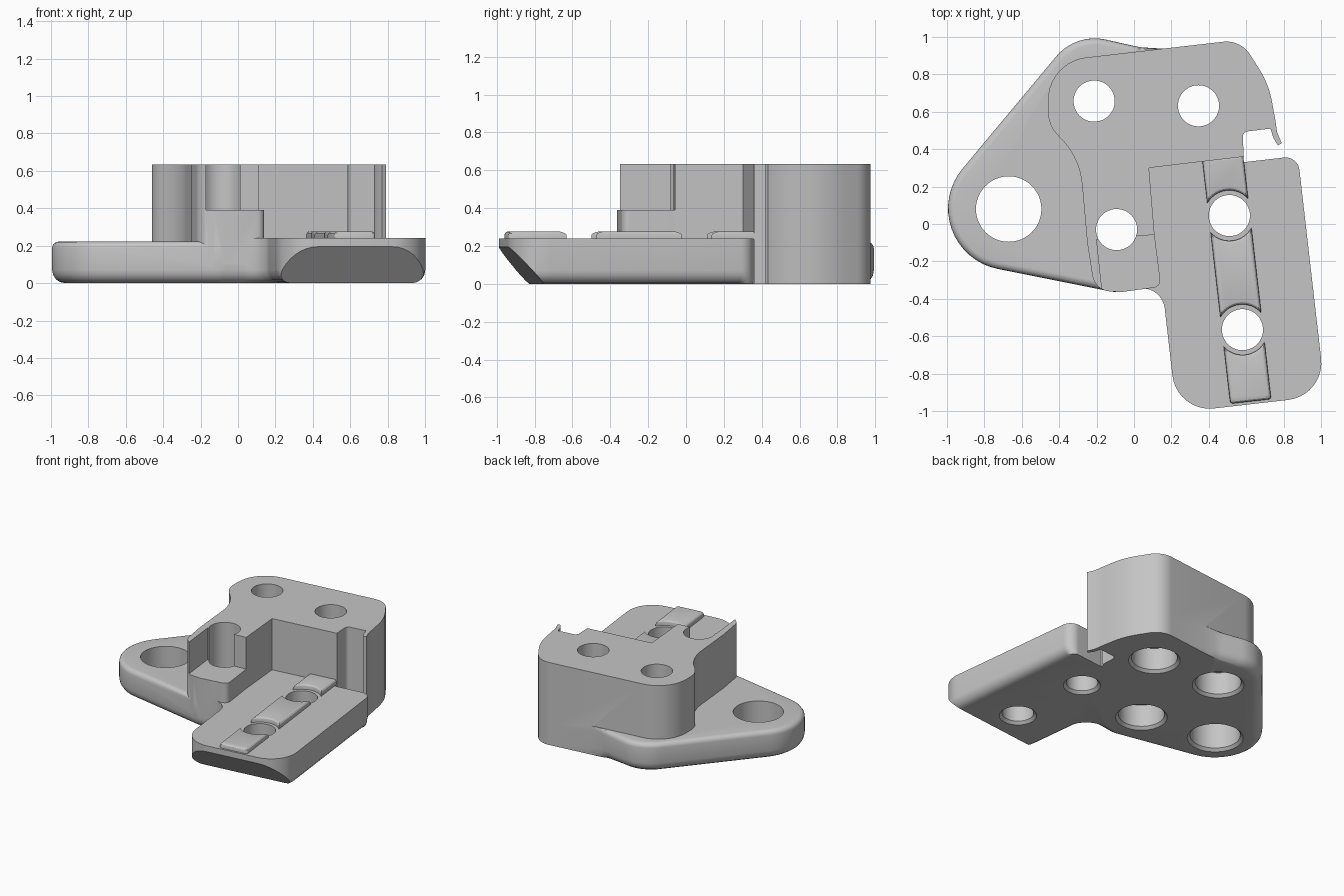
import bpy, bmesh, math
from mathutils import Vector, Matrix

if "Cube" in bpy.data.objects:
    bpy.data.objects.remove(bpy.data.objects["Cube"])

SHADE = (0.56, 0.56, 0.56, 1)
grey = bpy.data.materials.new("cast grey")
grey.use_nodes = True
grey.diffuse_color = SHADE
grey.node_tree.nodes["Principled BSDF"].inputs["Base Color"].default_value = SHADE

# Tilted frame of the arm, starting at its rear hole
PIVOT = Vector((0.51, 0.045))
ACROSS = Vector((0.9935, 0.114))
ALONG = Vector((0.114, -0.9935))
BORE = 0.11          # screw hole radius
SPACING = 0.614      # distance between the two arm holes


def arm_points(points):
    """Turn points in the tilted arm frame into world points."""
    out = []
    for u, v, *r in points:
        p = PIVOT + ACROSS * u + ALONG * v
        out.append((p.x, p.y, *r))
    return out


def rounded(points, steps=10):
    """Polygon whose corners (x, y, radius) are replaced by arcs."""
    out = []
    for i, (x, y, *r) in enumerate(points):
        p = Vector((x, y))
        if not r:
            out.append(p)
            continue
        a = (Vector(points[i - 1][:2]) - p).normalized()
        b = (Vector(points[(i + 1) % len(points)][:2]) - p).normalized()
        half = a.angle(b) / 2
        centre = p + (a + b).normalized() * r[0] / math.sin(half)
        tangent = r[0] / math.tan(half)
        start, end = p + a * tangent - centre, p + b * tangent - centre
        sweep = start.angle_signed(end)
        for k in range(steps + 1):
            out.append(centre + Matrix.Rotation(-sweep * k / steps, 2) @ start)
    return out


def inset(outline, depth, weight):
    """Move a counterclockwise outline inwards, scaled by weight(point)."""
    out = []
    for i, p in enumerate(outline):
        before = (p - outline[i - 1]).normalized().orthogonal()
        after = (outline[(i + 1) % len(outline)] - p).normalized().orthogonal()
        mitre = (before + after).normalized()
        out.append(p + mitre * depth * weight(p) / mitre.dot(before))
    return out


def finish(bm, name):
    bmesh.ops.recalc_face_normals(bm, faces=bm.faces)
    mesh = bpy.data.meshes.new(name)
    bm.to_mesh(mesh)
    bm.free()
    mesh.materials.append(grey)
    ob = bpy.data.objects.new(name, mesh)
    bpy.context.collection.objects.link(ob)
    return ob


def loft(name, rings):
    """Closed solid through stacked (outline, height) rings."""
    bm = bmesh.new()
    loops = [[bm.verts.new((p[0], p[1], z)) for p in ring] for ring, z in rings]
    bm.faces.new(loops[0])
    bm.faces.new(loops[-1])
    for low, high in zip(loops, loops[1:]):
        for i in range(len(low)):
            bm.faces.new((low[i - 1], low[i], high[i], high[i - 1]))
    return finish(bm, name)


def prism(name, outline, low, high):
    return loft(name, [(outline, low), (outline, high)])


def quarter(radius, steps=4):
    """(inset, rise) pairs of a rounded lower rim."""
    angles = [math.pi / 2 * k / steps for k in range(steps + 1)]
    return [(radius * (1 - math.sin(a)), radius * (1 - math.cos(a))) for a in angles]


def lathe(name, x, y, profile):
    bm = bmesh.new()
    verts = [bm.verts.new((x + r, y, z)) for r, z in profile]
    edges = [bm.edges.new(pair) for pair in zip(verts, verts[1:])]
    bmesh.ops.spin(bm, geom=verts + edges, cent=(x, y, 0), axis=(0, 0, 1),
                   angle=math.tau, steps=48)
    bmesh.ops.remove_doubles(bm, verts=bm.verts, dist=1e-5)
    return finish(bm, name)


def combine(target, other, operation):
    mod = target.modifiers.new(operation, 'BOOLEAN')
    mod.operation, mod.object, mod.solver = operation, other, 'EXACT'
    bpy.context.view_layer.objects.active = target
    bpy.ops.object.modifier_apply(modifier=mod.name)
    bpy.data.objects.remove(other)


def smooth(ob):
    bpy.ops.object.select_all(action='DESELECT')
    ob.select_set(True)
    bpy.context.view_layer.objects.active = ob
    bpy.ops.object.shade_smooth_by_angle(angle=math.radians(25))


def clamp(value):
    return max(0, min(1, value))


# Tall block, with the small hook on its right edge
block_right = [(0.08, 0.3), (0.587, 0.36), (0.58, 0.492, 0.03), (0.73, 0.51),
               (0.745, 0.46), (0.77, 0.42), (0.79, 0.432), (0.765, 0.49),
               (0.755, 0.56), (0.72, 0.75, 0.5), (0.57, 0.985, 0.15)]
block_left = [(-0.46, 0.867, 0.23), (-0.46, 0.53, 0.18), (-0.29, 0.35, 0.4),
              (-0.25, -0.1), (-0.21, -0.355, 0.1), (-0.07, -0.364),
              (0.145, -0.335, 0.04), (0.11, -0.06)]
body = prism("bracket_body", rounded(block_right + block_left), 0.1, 0.633)

# Square-edged foot under the back right of the block
foot = prism("block_foot", rounded(block_right + [(0.055, 0.926), (0, 0.3)]), 0, 0.15)

# Low side plate with rounded rims that fade out towards the block
plate_outline = rounded([(-1.273, -0.131, 0.33), (-0.1, -0.366, 0.2), (0.05, -0.343),
                         (0.25, -0.2), (0.3, 0.5), (0.2, 0.935), (0.03, 0.945, 0.4),
                         (-0.311, 1.022, 0.27)], 16)


def plate_rim(p):
    return 1 if p.y < 0 else clamp((0.1 - p.x) / 0.15)


plate_rings = [(inset(plate_outline, d, plate_rim), z) for d, z in quarter(0.07)]
plate_rings += [(inset(plate_outline, d, plate_rim), 0.222 - z) for d, z in quarter(0.035)[::-1]]
plate = loft("side_plate", plate_rings)

# Tilted arm, rounded below and chamfered under its front end
arm_outline = rounded(arm_points([(-0.6, 0.333), (-0.4, 0.333, 0.12), (-0.4, 1.015, 0.2),
                                  (0.4, 1.015, 0.2), (0.4, -0.275, 0.075), (0.1, -0.275),
                                  (0.1, -0.38), (-0.6, -0.38)]))


def arm_rim(p):
    return clamp(((p - PIVOT).dot(ALONG) + 0.275) / 0.075)


arm_rings = [(inset(arm_outline, d, arm_rim), z) for d, z in quarter(0.07)]
arm = loft("front_arm", arm_rings + [(arm_outline, 0.24)])
wedge = [(arm_points([(-0.6, v), (-0.6, 1.3), (0.6, 1.3), (0.6, v)]), z)
         for v, z in ((0.805, -0.04), (1.109, 0.3))]
combine(arm, loft("chamfer_cutter", wedge), 'DIFFERENCE')

for part in (foot, plate, arm):
    combine(body, part, 'UNION')

# Open ledge at the front of the block
ledge = [(-0.2, -0.083), (0.2, -0.05), (0.2, -0.5), (-0.155, -0.5)]
combine(body, prism("ledge_cutter", ledge, 0.39, 0.8), 'DIFFERENCE')

# Holes with chamfered lower rims; those in the block are counterbored
far_hole = PIVOT + ALONG * SPACING
for x, y, r, wide in ((-0.67, 0.08, 0.175, 0.175), (-0.213, 0.657, BORE, 0.16),
                      (0.345, 0.632, BORE, 0.16), (-0.093, -0.03, BORE, 0.16),
                      (*PIVOT, BORE, BORE), (*far_hole, BORE, BORE)):
    profile = [(0, -0.1), (wide + 0.02, -0.1), (wide + 0.02, 0), (wide, 0.02)]
    if wide > r:
        profile += [(wide, 0.19), (r, 0.19)]
    combine(body, lathe("hole_cutter", x, y, profile + [(r, 0.8), (0, 0.8)]), 'DIFFERENCE')
smooth(body)


# Raised pads along the arm, hollowed around the holes
def hollow(v, side):
    """Pad end curving around the hole at v; side points into the pad."""
    def end(d):
        radius = 0.135 + d
        spread = math.asin((BORE - d) / radius)
        angles = [spread * (k / 6 - 1) for k in range(13)]
        return [(radius * math.sin(a), v + side * radius * math.cos(a)) for a in angles]
    return end


def straight(v, side, r):
    """Square pad end at v with rounded corners."""
    return lambda d: [(d - BORE, v + side * d, r), (BORE - d, v + side * d, r)]


pads = {"back_pad": (straight(-0.32, 1, 0.005), hollow(0, -1)),
        "middle_pad": (hollow(0, 1), hollow(SPACING, -1)),
        "front_pad": (hollow(SPACING, 1), straight(1, -1, 0.015))}
for name, (back, front) in pads.items():
    rings = [(0, 0.235)] + [(d, 0.277 - z) for d, z in quarter(0.02, 3)[::-1]]
    smooth(loft(name, [(rounded(arm_points(back(d) + front(d)[::-1]), 4), z)
                       for d, z in rings]))
